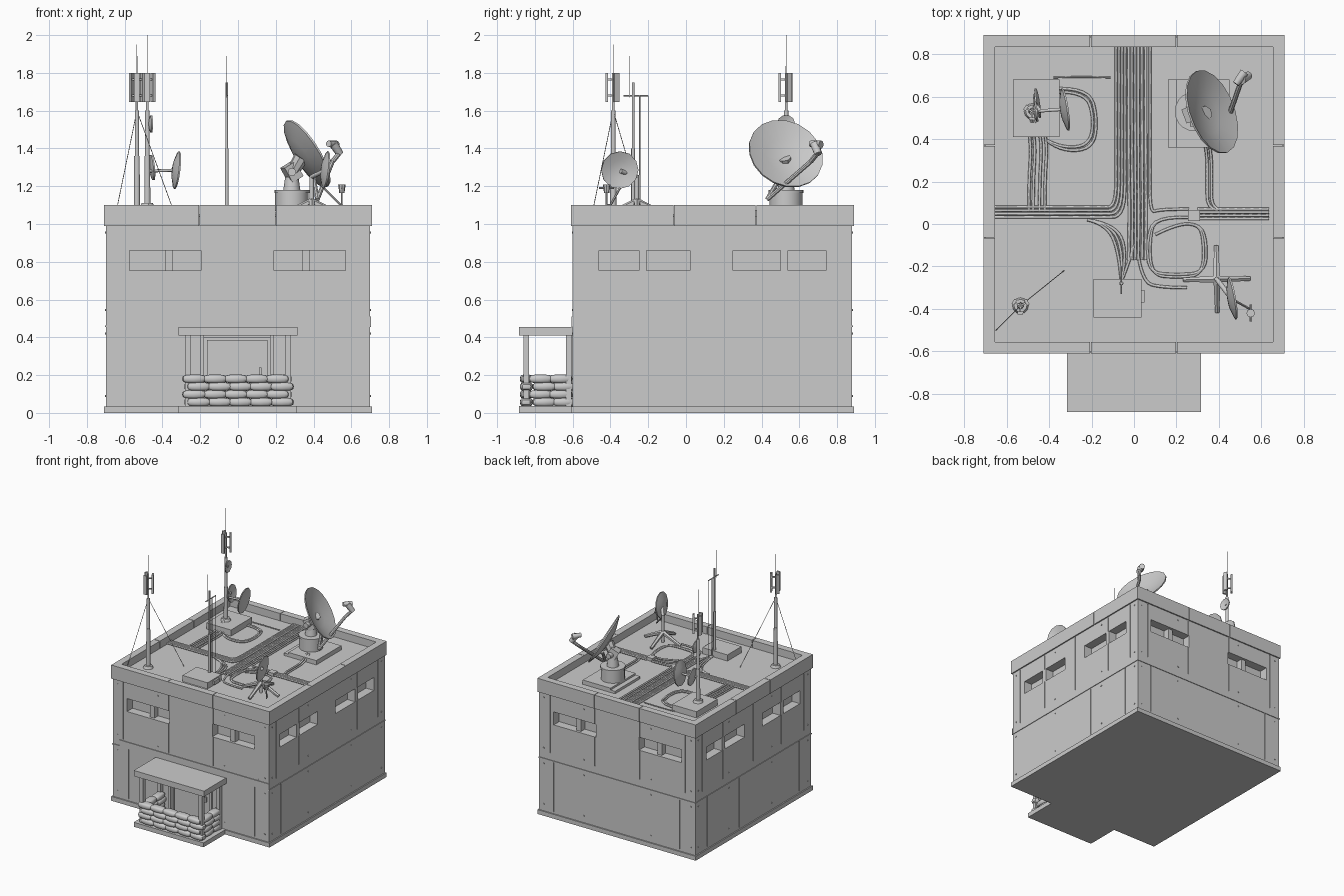
import bpy, bmesh, math, random
from mathutils import Vector, Matrix

if "Cube" in bpy.data.objects:
    bpy.data.objects.remove(bpy.data.objects["Cube"])
random.seed(4)

# ---------- helpers ----------
def make(name, bm, smooth=False):
    bmesh.ops.recalc_face_normals(bm, faces=bm.faces)
    me = bpy.data.meshes.new(name)
    bm.to_mesh(me)
    bm.free()
    ob = bpy.data.objects.new(name, me)
    bpy.context.collection.objects.link(ob)
    if smooth:
        bpy.ops.object.select_all(action='DESELECT')
        ob.select_set(True)
        bpy.context.view_layer.objects.active = ob
        bpy.ops.object.shade_smooth_by_angle(angle=math.radians(40))
    return ob

def add_box(bm, x0, x1, y0, y1, z0, z1):
    m = Matrix.Translation(((x0+x1)/2, (y0+y1)/2, (z0+z1)/2)) @ Matrix.Diagonal((x1-x0, y1-y0, z1-z0, 1))
    bmesh.ops.create_cube(bm, size=1, matrix=m)

def boxes(name, *items):
    bm = bmesh.new()
    for b in items:
        add_box(bm, *b)
    return make(name, bm)

def frame(p0, d):
    return Matrix.Translation(p0) @ Vector(d).to_track_quat('Z', 'Y').to_matrix().to_4x4()

def add_rod(bm, p0, p1, r0, r1=None, n=10):
    p0, p1 = Vector(p0), Vector(p1)
    bmesh.ops.create_cone(bm, cap_ends=True, segments=n, radius1=r0, radius2=r0 if r1 is None else r1,
                          depth=(p1-p0).length, matrix=frame((p0+p1)/2, p1-p0))

def rods(name, *items):
    bm = bmesh.new()
    for r in items:
        add_rod(bm, *r)
    return make(name, bm, True)

def dish(name, c, normal, R, d, n=16, t=0.008):
    bm = bmesh.new()
    prof = [(0, -d), (R*.5, -d*.75), (R, 0), (R, -t), (R*.5, -d*.75-t), (0, -d-t)]
    vs = [bm.verts.new((r, 0, z)) for r, z in prof]
    es = [bm.edges.new(p) for p in zip(vs, vs[1:])]
    bmesh.ops.spin(bm, geom=vs+es, cent=(0, 0, 0), axis=(0, 0, 1), angle=math.tau, steps=n)
    bmesh.ops.remove_doubles(bm, verts=bm.verts, dist=1e-4)
    bm.transform(frame(c, normal))
    return make(name, bm, True)

def cut(target, cutter):
    m = target.modifiers.new('cut', 'BOOLEAN')
    m.operation, m.solver, m.use_self, m.object = 'DIFFERENCE', 'EXACT', True, cutter
    bpy.context.view_layer.objects.active = target
    bpy.ops.object.modifier_apply(modifier=m.name)
    bpy.data.objects.remove(cutter)

ROOF = 1.04
def cables(name, paths, r=0.007, z=ROOF+0.006):
    cu = bpy.data.curves.new(name, 'CURVE')
    cu.dimensions, cu.bevel_depth, cu.bevel_resolution, cu.resolution_u = '3D', r, 1, 5
    for pts in paths:
        s = cu.splines.new('NURBS')
        s.points.add(len(pts)-1)
        for p, q in zip(s.points, pts):
            p.co = (q[0], q[1], q[2] if len(q) > 2 else z, 1)
        s.order_u, s.use_endpoint_u = 3, True
    ob = bpy.data.objects.new(name, cu)
    bpy.context.collection.objects.link(ob)
    bpy.ops.object.select_all(action='DESELECT')
    ob.select_set(True)
    bpy.context.view_layer.objects.active = ob
    bpy.ops.object.convert(target='MESH')

# ---------- building shell ----------
X, YF, YB = 0.70, -0.60, 0.88
walls = boxes('walls', (-X, X, YF, YB, 0.02, ROOF))
WX = [(-.575, -.195), (.19, .57)]
WY = [(-.46, .02), (.25, .74)]
D, WZ = 0.07, (.755, .86)
openings = [(a, b, *y, *WZ) for a, b in WX for y in ((YF-.1, YF+D), (YB-D, YB+.1))]
openings += [(*x, a, b, *WZ) for a, b in WY for x in ((-X-.1, -X+D), (X-D, X+.1))]
openings.append((-.18, .17, YF-.1, YF+.04, .036, .40))
cut(walls, boxes('opening_cutter', *openings))

# panel seams on all four walls
g, dp = .0025, .006
seams = []
upper, lower = (.52, .985), (.05, .45)
for xs, zs in (((-.61, -.2, .2, .6), upper), ((-.56, .57), lower)):
    for x in xs:
        for y in (YF, YB):
            seams.append((x-g, x+g, y-dp, y+dp, *zs))
for ys, zs in (((-.51, -.22, .14, .53, .79), upper), ((-.45, .32, .73), lower)):
    for y in ys:
        for x in (-X, X):
            seams.append((x-dp, x+dp, y-g, y+g, *zs))
cut(walls, boxes('seam_cutter', *seams))

boxes('window_mullions',
      *[(m-.02, m+.02, *y, *WZ) for m in (-.365, .36) for y in ((YF+.02, YF+D), (YB-D, YB-.02))],
      *[(*x, m-.02, m+.02, *WZ) for m in (-.23, .52) for x in ((-X, -X+D), (X-D, X))])
boxes('door', (-.165, .155, YF+.025, YF+.045, .04, .385), (.11, .125, YF+.01, YF+.03, .2, .24))
boxes('door_frame', (-.20, -.18, YF-.01, YF+.01, .036, .41), (.17, .19, YF-.01, YF+.01, .036, .41))
boxes('plinth', (-.71, .71, -.61, .89, 0, .035))
boxes('belt_course', (-X-.005, X+.005, YF-.005, YB+.005, .455, .463), (-.64, X+.004, YF-.006, YF, .463, .51))

# parapet in separate cap pieces with narrow joints
XS = [(-.71, -.207), (-.203, .198), (.202, .71)]
YS = [(-.555, -.067), (-.063, .368), (.372, .835)]
boxes('parapet',
      *[(*s, *y, .99, 1.1) for s in XS for y in ((-.61, -.555), (.835, .89))],
      *[(*x, *s, .99, 1.1) for s in YS for x in ((-.71, -.655), (.655, .71))])

# wall bolts
bolts = []
for z in (.09, .42, .545, .955):
    for x in (-.66, -.3, .3, .66):
        bolts += [((x, y-.004, z), (x, y+.004, z), .006, None, 6) for y in (YF, YB)]
    for y in (-.56, -.1, .45, .84):
        bolts += [((x-.004, y, z), (x+.004, y, z), .006, None, 6) for x in (-X, X)]
rods('wall_bolts', *bolts)

# ---------- porch ----------
boxes('porch_floor', (-.315, .31, -.885, -.6, 0, .036))
boxes('porch_canopy', (-.315, .315, -.885, -.6, .41, .456))
boxes('porch_posts', *[(x-.015, x+.015, y-.015, y+.015, .036, .41)
                       for x in (-.265, .265) for y in (-.845, -.62)])

bm = bmesh.new()
def bag(x, y, z, turn):
    r = bmesh.ops.create_uvsphere(bm, u_segments=12, v_segments=8, radius=1)
    m = (Matrix.Translation((x, y, z)) @ Matrix.Rotation(turn + random.uniform(-.06, .06), 4, 'Z')
         @ Matrix.Diagonal((.064, .034, .023, 1)))
    for v in r['verts']:
        v.co = m @ Vector([math.copysign(abs(c)**.65, c) for c in v.co])
for k in range(4):
    z, off = .057 + .041*k, .02*(-1)**k
    for i in range(5):
        bag(-.22 + .11*i + off*.6, -.845, z, 0)
    for x in (-.25, .25):
        for i in range(2):
            bag(x, -.76 + .105*i + off*.5, z, math.pi/2)
make('sandbags', bm, True)

# ---------- roof plinths ----------
boxes('mast_block', (-.57, -.35, .41, .68, ROOF, 1.09))
boxes('dish_pad', (.20, .45, .36, .68, ROOF, 1.075), (.16, .23, .36, .68, ROOF, 1.06))
boxes('equipment_box', (-.19, .035, -.44, -.26, ROOF, 1.09), (.035, .05, -.37, -.31, ROOF+.01, 1.08))
boxes('junction_box', (.255, .31, .015, .065, ROOF, 1.065))

# ---------- antenna masts ----------
def mast(name, x, y, z0, top):
    rods(name+'_pole', ((x, y, z0), (x, y, z0+.02), .038, .03, 12), ((x, y, z0), (x, y, 1.36), .017, .015),
         ((x, y, 1.36), (x, y, 1.60), .012), ((x, y, 1.58), (x, y, 1.80), .007),
         ((x, y, 1.80), (x, y, top), .002, .0015, 5))
    bm = bmesh.new()
    for k in range(3):
        part = bmesh.new()
        add_box(part, .027, .041, -.014, .014, 1.645, 1.80)
        for z in (1.68, 1.765):
            add_box(part, 0, .03, -.004, .004, z-.005, z+.005)
        part.transform(Matrix.Translation((x, y, 0)) @ Matrix.Rotation(math.tau*k/3 + .5, 4, 'Z'))
        me = bpy.data.meshes.new('tmp')
        part.to_mesh(me)
        bm.from_mesh(me)
        bpy.data.meshes.remove(me)
    make(name+'_panels', bm)

mast('rear_mast', -.48, .53, 1.09, 2.0)
mast('front_mast', -.535, -.385, ROOF, 1.95)
rods('guy_wires', *[((-.535, -.385, 1.6), e, .002, None, 5) for e in ((-.65, -.5, ROOF), (-.33, -.22, ROOF))])
rods('wire_pole', ((-.06, -.28, 1.08), (-.06, -.28, 1.4), .010), ((-.06, -.28, 1.4), (-.06, -.28, 1.75), .007),
     ((-.06, -.33, 1.68), (-.06, -.2, 1.68), .004, None, 6), ((-.06, -.2, 1.68), (-.06, -.2, ROOF), .0025, None, 5),
     ((-.06, -.245, 1.68), (-.06, -.245, ROOF), .004, None, 5), ((-.06, -.3, 1.67), (-.06, -.3, 1.89), .002, None, 5))

# dishes carried by the rear mast
dish('mast_dish_large', (-.32, .54, 1.285), (.98, .15, -.12), .10, .02, 12)
dish('mast_dish_mid', (-.45, .57, 1.30), (.98, .15, .1), .07, .015, 10)
dish('mast_dish_small', (-.455, .53, 1.53), (1, .1, 0), .048, .012, 10)
rods('mast_dish_arms', ((-.48, .53, 1.28), (-.34, .54, 1.285), .008), ((-.48, .53, 1.30), (-.46, .57, 1.30), .008),
     ((-.48, .53, 1.53), (-.46, .53, 1.53), .008))

# ---------- large satellite dish ----------
N = Vector((.80, .30, .50)).normalized()
C = Vector((.37, .53, 1.375))
dish('big_dish', C, N, .205, .045, 18, .01)
rods('big_dish_pedestal', ((.285, .53, 1.07), (.285, .53, 1.165), .088, None, 20),
     ((.285, .53, 1.165), (.285, .53, 1.18), .093, None, 20), ((.285, .53, 1.18), (.285, .53, 1.25), .045, .035, 12))
bm = bmesh.new()
add_box(bm, -.035, .035, -.045, .045, -.035, .035)
bm.transform(frame((.285, .525, 1.275), N))
make('big_dish_yoke', bm)
rods('big_dish_back_arm', ((.28, .525, 1.26), C - N*.045, .032, .04, 8), ((.285, .46, 1.275), (.285, .59, 1.275), .022, None, 10))
rods('big_dish_feed', ((.42, .43, 1.13), (.50, .66, 1.33), .012, None, 8), ((.50, .66, 1.33), (.54, .70, 1.38), .013, None, 8),
     ((.54, .70, 1.37), (.505, .68, 1.425), .02, .024, 10), ((.52, .715, 1.42), (.48, .66, 1.425), .022, .017, 10),
     ((.42, .43, 1.13), (.40, .50, 1.25), .012, None, 8))

# ---------- small tripod dish ----------
T = Vector((.39, -.26, 0))
rods('small_dish_stand', (T+Vector((0, 0, ROOF)), T+Vector((0, 0, 1.26)), .012),
     *[(T+Vector((0, 0, 1.12)), T+Vector((.155*math.cos(a), .155*math.sin(a), ROOF+.008)), .018, .012, 6)
       for a in (0.02, 1.59, 3.16, 4.73)],
     (T+Vector((0, 0, 1.25)), (.455, -.345, 1.28), .012))
dish('small_dish', (.468, -.35, 1.285), (.97, -.02+.19, -.12), .10, .02, 12)
rods('small_dish_feed', ((.455, -.35, 1.19), (.545, -.40, 1.10), .006, None, 6), ((.55, -.42, 1.09), (.55, -.42, 1.17), .005, None, 6),
     ((.545, -.40, 1.10), (.55, -.42, 1.10), .006, None, 6), ((.55, -.42, 1.165), (.55, -.42, 1.21), .014, .02, 8),
     ((.55, -.46, 1.19), (.55, -.38, 1.19), .006, None, 6))

# ---------- roof cables ----------
cables('trunk_cables', [[(x, .835), (x, .3), (x+.004, .0), (x, -.17)] for x in (-.025, -.01, .005, .02, .038, .055)])
cables('left_branch', [[(-.085+.014*i, .835), (-.085+.014*i, .3), (-.085+.014*i, .08-.016*i),
                        (-.16, .08-.016*i), (-.655, .08-.016*i)] for i in range(4)])
cables('right_branch', [[(.075, .835), (.075, .3), (.075, .05), (.12, .07), (.26, .07)]] +
       [[(.30, y), (.45, y), (.635, y)] for y in (.025, .04, .055, .07)])
cables('mast_feed_cables', [[(x, .06), (x, .2), (x+.01, .35), (x, .44, 1.05), (-.48, .5, 1.10)]
                            for x in (-.495, -.475, -.445, -.42)])
cables('rear_loop', [[(-.35, .63+d), (-.22+d, .63+d), (-.18+d, .5), (-.2+d, .36-d), (-.35, .35-d), (-.42, .4)]
                     for d in (-.008, .008)])
cables('centre_loop', [[(.27, .03), (.1, .04), (.06+d, -.08), (.07+d, -.23-d), (.2, -.24-d), (.34-d, -.23-d),
                        (.34-d, -.06), (.3, -.0), (.2, 0), (.1, -.05)] for d in (0, .012)])
cables('box_cables', [[(-.22, .02), (-.13+d, 0), (-.07+d, -.13), (-.06, -.27)] for d in (0, .02, .04)] +
       [[(.02, -.15), (.04, -.27), (.12, -.30), (.25, -.30)], [(.0, -.1), (-.03, -.2), (-.06, -.27)]])
cables('dish_cables', [[(x+.05, .065), (x, .07), (x, .2), (x, .34), (x-.02, .42, 1.08)] for x in (.345, .365)])
cables('rear_cable', [[(-.38, .69), (-.25, .695), (-.11, .69)]], .004)
